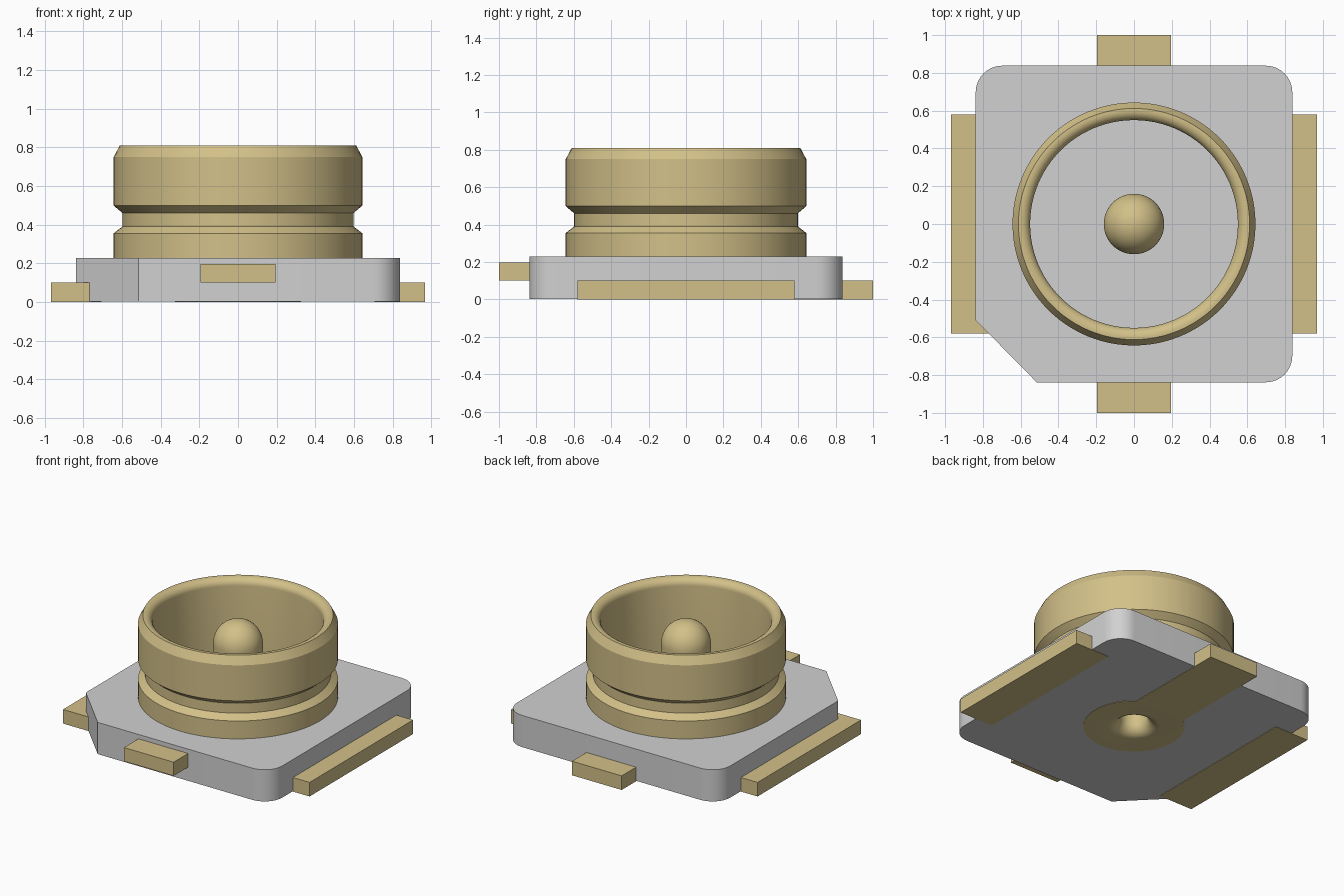
import bpy, bmesh, math
from math import sin, cos, pi, radians

cube = bpy.data.objects.get("Cube")
if cube:
    bpy.data.objects.remove(cube, do_unlink=True)


def material(name, rgb):
    m = bpy.data.materials.new(name)
    m.use_nodes = True
    m.diffuse_color = (*rgb, 1)
    m.node_tree.nodes["Principled BSDF"].inputs["Base Color"].default_value = (*rgb, 1)
    return m


gold = material("gold", (0.65, 0.53, 0.25))
grey = material("light grey", (0.64, 0.64, 0.64))


def finish(name, bm, mat, smooth=True):
    bmesh.ops.recalc_face_normals(bm, faces=bm.faces)
    mesh = bpy.data.meshes.new(name)
    bm.to_mesh(mesh)
    bm.free()
    obj = bpy.data.objects.new(name, mesh)
    bpy.context.collection.objects.link(obj)
    mesh.materials.append(mat)
    if smooth:
        bpy.ops.object.select_all(action='DESELECT')
        obj.select_set(True)
        bpy.context.view_layer.objects.active = obj
        bpy.ops.object.shade_smooth_by_angle(angle=radians(25))
    return obj


def arc(cx, cy, r, a0, a1, n):
    """Points on an arc, angles in degrees."""
    return [(cx + r * cos(radians(a0 + (a1 - a0) * i / n)),
             cy + r * sin(radians(a0 + (a1 - a0) * i / n))) for i in range(n + 1)]


def lathe(name, profile, mat, closed=False, steps=96):
    """Spin a profile of (radius, z) points around the z axis."""
    bm = bmesh.new()
    vs = [bm.verts.new((r, 0, z)) for r, z in profile]
    pairs = list(zip(vs, vs[1:])) + ([(vs[-1], vs[0])] if closed else [])
    edges = [bm.edges.new(p) for p in pairs]
    bmesh.ops.spin(bm, geom=vs + edges, cent=(0, 0, 0), axis=(0, 0, 1),
                   angle=2 * pi, steps=steps, use_duplicate=False)
    bmesh.ops.remove_doubles(bm, verts=bm.verts, dist=1e-4)
    return finish(name, bm, mat)


def box(name, x0, x1, y0, y1, z0, z1, mat):
    bm = bmesh.new()
    bmesh.ops.create_cube(bm, size=1)
    for v in bm.verts:
        v.co = ((x0 + x1) / 2 + v.co.x * (x1 - x0),
                (y0 + y1) / 2 + v.co.y * (y1 - y0),
                (z0 + z1) / 2 + v.co.z * (z1 - z0))
    return finish(name, bm, mat, smooth=False)


# Square base with three round corners, one cut corner and a centre hole
H, R = 0.838, 0.14
c = H - R
outline = (arc(c, -c, R, -90, 0, 10) + arc(c, c, R, 0, 90, 10)
           + arc(-c, c, R, 90, 180, 10) + [(-H, -0.51), (-0.515, -H)])
hole = arc(0, 0, 0.155, 0, 360, 48)[:-1]
bm = bmesh.new()
edges = []
for loop in (outline, hole):
    vs = [bm.verts.new((x, y, 0.003)) for x, y in loop]
    edges += [bm.edges.new((vs[i - 1], vs[i])) for i in range(len(vs))]
bmesh.ops.triangle_fill(bm, edges=edges, use_beauty=True, normal=(0, 0, 1))
top = bmesh.ops.extrude_face_region(bm, geom=bm.faces[:])["geom"]
bmesh.ops.translate(bm, vec=(0, 0, 0.225),
                    verts=[g for g in top if isinstance(g, bmesh.types.BMVert)])
finish("base", bm, grey)

# Outer contact: grooved ring with chamfered rim and rounded inner lip
ring = [(0.55, 0.2), (0.643, 0.2), (0.643, 0.355), (0.598, 0.39), (0.598, 0.46),
        (0.643, 0.498), (0.643, 0.75), (0.612, 0.808), (0.60, 0.808)]
ring += arc(0.60, 0.758, 0.05, 96, 180, 8)
lathe("outer_ring", ring, gold, closed=True)

# Centre pin: domed post, foot disc and flared hollow underneath
pin = arc(0, 0.61, 0.16, 90, 0, 16)
pin += [(0.16, 0.1), (0.325, 0.1), (0.325, 0.0)]
pin += arc(0.17, 0.08, 0.08, 270, 180, 10)
pin += arc(0, 0.2, 0.09, 0, 90, 8)
lathe("centre_pin", pin, gold)

# Solder pads and tabs
for name, s in (("left_pad", 1), ("right_pad", -1)):
    xs = sorted((0.705 * s, 0.968 * s))
    box(name, *xs, -0.58, 0.58, 0, 0.1, gold)
box("front_tab", -0.195, 0.195, -1, -0.7, 0.1, 0.197, gold)
box("back_tab", -0.195, 0.195, 0.255, 1, 0, 0.1, gold)
